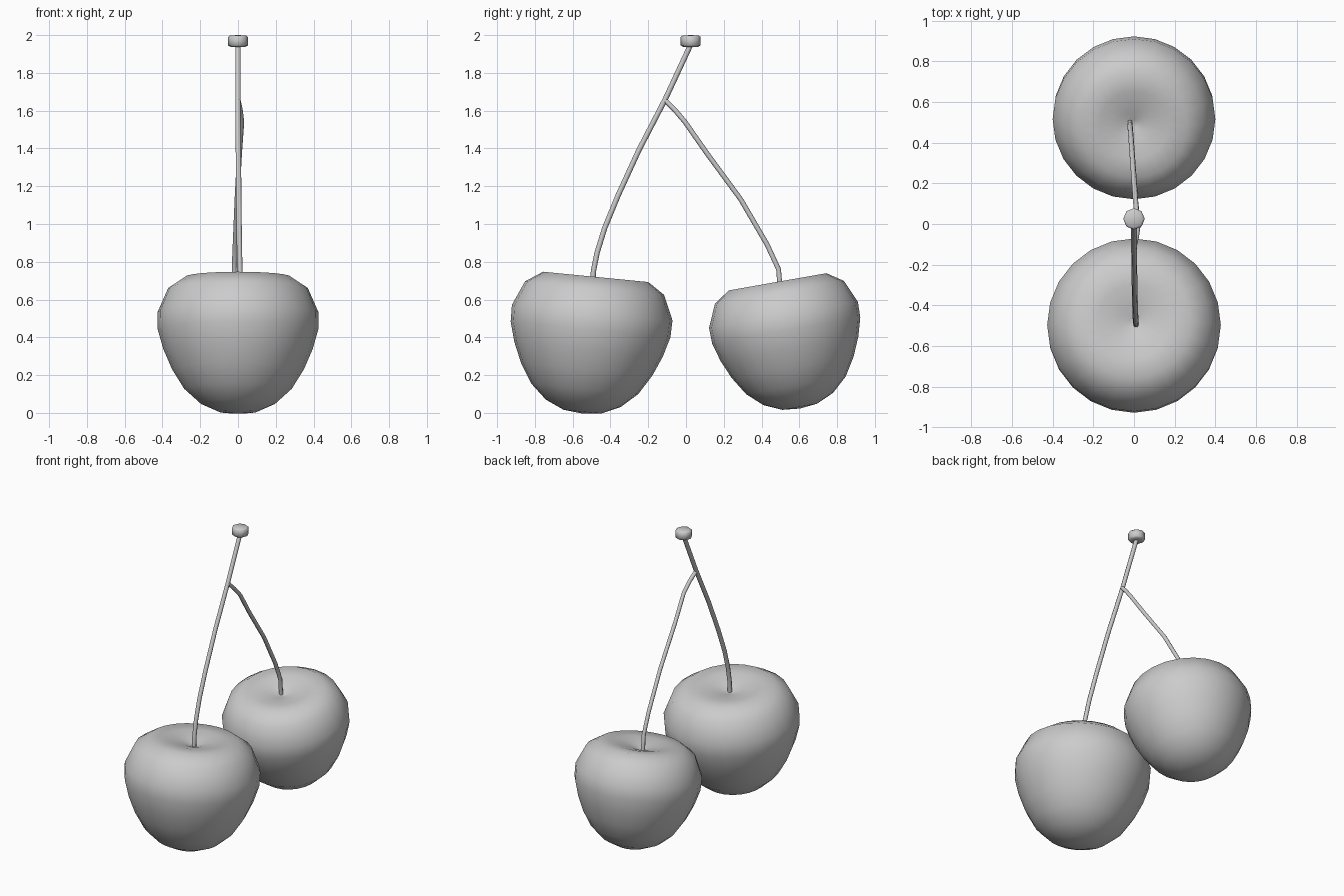
import bpy, bmesh, math
from mathutils import Matrix, Vector

if "Cube" in bpy.data.objects:
    bpy.data.objects.remove(bpy.data.objects["Cube"])


def lathe(name, profile, sides, matrix, angle):
    """Spin a (radius, height) profile around z and place it with a matrix."""
    bm = bmesh.new()
    rings = []
    for r, z in profile:
        if r == 0:
            rings.append([bm.verts.new((0, 0, z))] * sides)
        else:
            rings.append([bm.verts.new((r * math.cos(2 * math.pi * i / sides),
                                        r * math.sin(2 * math.pi * i / sides), z))
                          for i in range(sides)])
    for a, b in zip(rings, rings[1:]):
        for i in range(sides):
            j = (i + 1) % sides
            bm.faces.new(list(dict.fromkeys((a[i], a[j], b[j], b[i]))))
    bmesh.ops.recalc_face_normals(bm, faces=bm.faces)
    bm.transform(matrix)
    return finish(name, bm, angle)


def tube(name, path, radius, sides=8):
    """Sweep a round section along a path lying close to the yz plane."""
    pts = [Vector(p) for p in path]
    bm = bmesh.new()
    rings = []
    for i, p in enumerate(pts):
        t = (pts[min(i + 1, len(pts) - 1)] - pts[max(i - 1, 0)]).normalized()
        v = t.cross(Vector((1, 0, 0))).normalized()
        u = v.cross(t)
        rings.append([bm.verts.new(p + radius * (u * math.cos(2 * math.pi * k / sides)
                                                 + v * math.sin(2 * math.pi * k / sides)))
                      for k in range(sides)])
    for a, b in zip(rings, rings[1:]):
        for k in range(sides):
            j = (k + 1) % sides
            bm.faces.new((a[k], a[j], b[j], b[k]))
    bm.faces.new(rings[0])
    bm.faces.new(rings[-1])
    bmesh.ops.recalc_face_normals(bm, faces=bm.faces)
    return finish(name, bm, 50)


def finish(name, bm, angle):
    mesh = bpy.data.meshes.new(name)
    bm.to_mesh(mesh)
    bm.free()
    ob = bpy.data.objects.new(name, mesh)
    bpy.context.collection.objects.link(ob)
    bpy.ops.object.select_all(action='DESELECT')
    ob.select_set(True)
    bpy.context.view_layer.objects.active = ob
    bpy.ops.object.shade_smooth_by_angle(angle=math.radians(angle))
    return ob


# Cherry fruits: one profile, heights measured from the rim, tilted about x
fruit = [(0, -0.727), (0.1, -0.717), (0.2, -0.672), (0.285, -0.595), (0.35, -0.49),
         (0.395, -0.385), (0.425, -0.28), (0.427, -0.19), (0.37, -0.06),
         (0.28, 0), (0.18, -0.004), (0.08, -0.025), (0.02, -0.045), (0, -0.05)]
for name, y, z, tilt, size in (("front_cherry", -0.478, 0.72, -5.6, 1.0),
                               ("back_cherry", 0.485, 0.694, 10, 0.937)):
    place = (Matrix.Translation((0, y, z)) @ Matrix.Rotation(math.radians(tilt), 4, 'X')
             @ Matrix.Scale(size, 4))
    lathe(name, fruit, 24, place, 60)

# Main stem and the side stem branching from it
tube("main_stem", [(0.01, -0.495, 0.66), (0.01, -0.49, 0.75), (0.008, -0.47, 0.85),
                   (0.006, -0.43, 0.98), (0.004, -0.36, 1.15), (0.002, -0.25, 1.39),
                   (0, -0.11, 1.66), (0, 0.025, 1.95)], 0.014)
tube("side_stem", [(-0.02, 0.5, 0.64), (-0.02, 0.49, 0.76), (-0.015, 0.43, 0.89),
                   (-0.005, 0.29, 1.13), (0.008, 0.11, 1.375), (0.02, -0.005, 1.54),
                   (0.012, -0.06, 1.605), (0.0, -0.115, 1.66)], 0.013)

# Small cap at the stem tip
lathe("stem_cap", [(0, 1.938), (0.04, 1.938), (0.053, 1.946), (0.053, 1.99),
                   (0.042, 1.998), (0, 2.0)], 8, Matrix.Translation((0, 0.025, 0)), 60)
